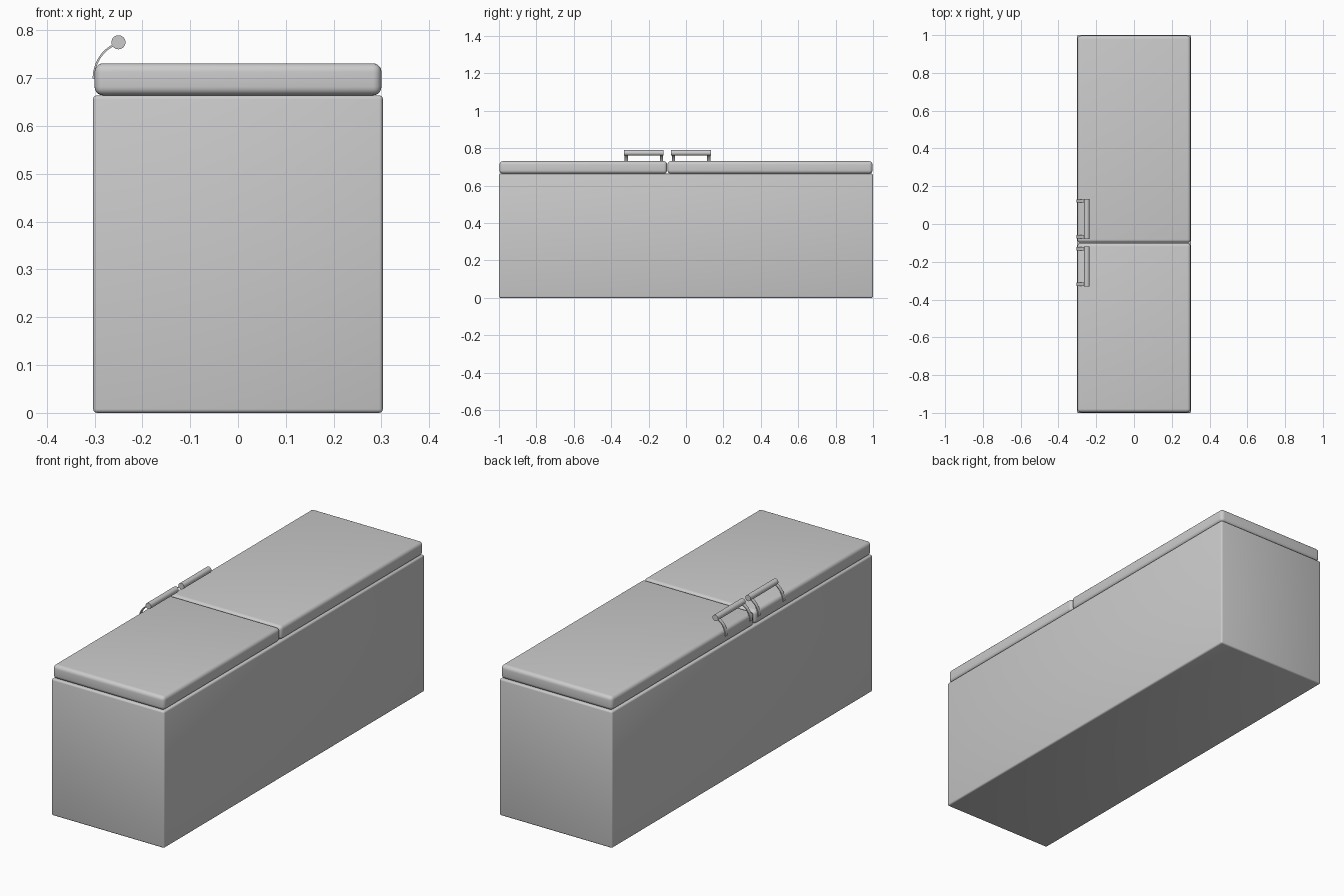
import bpy, bmesh, math
from mathutils import Matrix

if "Cube" in bpy.data.objects:
    bpy.data.objects.remove(bpy.data.objects["Cube"])


def finish(name, bm):
    bmesh.ops.recalc_face_normals(bm, faces=bm.faces)
    me = bpy.data.meshes.new(name)
    bm.to_mesh(me)
    bm.free()
    ob = bpy.data.objects.new(name, me)
    bpy.context.collection.objects.link(ob)
    bpy.ops.object.select_all(action='DESELECT')
    ob.select_set(True)
    bpy.context.view_layer.objects.active = ob
    bpy.ops.object.shade_smooth_by_angle(angle=math.radians(35))
    return ob


def rounded_box(name, lo, hi, radius, segments):
    bm = bmesh.new()
    size = [b - a for a, b in zip(lo, hi)]
    mid = [(a + b) / 2 for a, b in zip(lo, hi)]
    bmesh.ops.create_cube(bm, size=1, matrix=Matrix.Translation(mid) @ Matrix.Diagonal((*size, 1)))
    bmesh.ops.bevel(bm, geom=bm.edges[:], offset=radius, segments=segments,
                    profile=0.5, affect='EDGES')
    return finish(name, bm)


def handle_bar(name, y0, y1):
    bm = bmesh.new()
    m = Matrix.Translation((-0.25, (y0 + y1) / 2, 0.775)) @ Matrix.Rotation(math.pi / 2, 4, 'X')
    bmesh.ops.create_cone(bm, cap_ends=True, segments=32, radius1=0.0147,
                          radius2=0.0147, depth=y1 - y0, matrix=m)
    return finish(name, bm)


def handle_arm(name, y0, y1):
    # quarter-arc strap swept from the lid edge up into the bar
    bm = bmesh.new()
    steps = 12
    arc = [math.radians(90 * i / steps * 0.8) for i in range(steps + 1)]
    cx, cz = -0.231, 0.699

    def pt(r, a):
        return cx - r * math.cos(a), cz + r * 1.08 * math.sin(a)
    rings = []
    for a in arc:
        (xo, zo), (xi, zi) = pt(0.073, a), pt(0.069, a)
        rings.append([bm.verts.new(p) for p in
                      ((xo, y0, zo), (xo, y1, zo), (xi, y1, zi), (xi, y0, zi))])
    for r, s in zip(rings, rings[1:]):
        for i in range(4):
            j = (i + 1) % 4
            bm.faces.new((r[i], r[j], s[j], s[i]))
    bm.faces.new(rings[0])
    bm.faces.new(rings[-1])
    return finish(name, bm)


# Cabinet
rounded_box("cabinet", (-0.303, -1, 0), (0.303, 1, 0.664), 0.008, 3)

# Two lids
rounded_box("short_lid", (-0.3, -0.997, 0.664), (0.3, -0.101, 0.731), 0.018, 5)
rounded_box("long_lid", (-0.3, -0.099, 0.664), (0.3, 0.997, 0.731), 0.018, 5)

# Handles: bar plus two curved arms each
for lid, y0, y1 in (("short_lid", -0.331, -0.119), ("long_lid", -0.079, 0.133)):
    handle_bar(lid + "_handle_bar", y0, y1)
    handle_arm(lid + "_handle_arm_front", y0 + 0.003, y0 + 0.02)
    handle_arm(lid + "_handle_arm_back", y1 - 0.02, y1 - 0.003)
